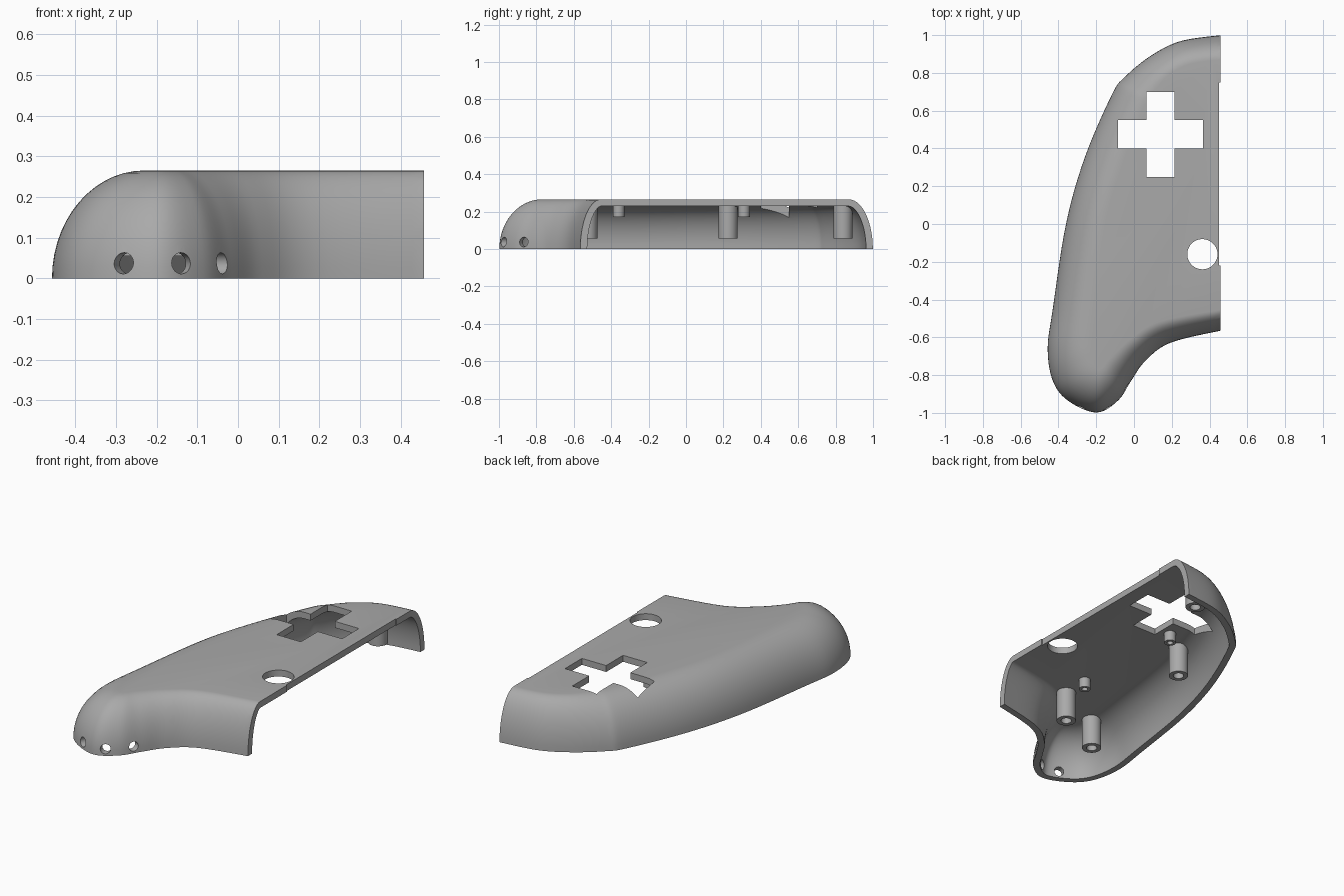
import bpy, bmesh, math
from mathutils import Vector, Matrix

if "Cube" in bpy.data.objects:
    bpy.data.objects.remove(bpy.data.objects["Cube"])

HEIGHT, WALL, CUT_X = 0.265, 0.036, 0.457

grey = bpy.data.materials.new("plain grey")
grey.use_nodes = True
grey.diffuse_color = (0.4, 0.4, 0.4, 1)
grey.node_tree.nodes["Principled BSDF"].inputs["Base Color"].default_value = (0.4, 0.4, 0.4, 1)


def make_object(name, bm):
    bmesh.ops.recalc_face_normals(bm, faces=bm.faces)
    mesh = bpy.data.meshes.new(name)
    bm.to_mesh(mesh)
    bm.free()
    mesh.materials.append(grey)
    obj = bpy.data.objects.new(name, mesh)
    bpy.context.collection.objects.link(obj)
    return obj


def select(obj):
    bpy.ops.object.select_all(action='DESELECT')
    obj.select_set(True)
    bpy.context.view_layer.objects.active = obj


def box(name, lo, hi):
    bm = bmesh.new()
    lo, hi = Vector(lo), Vector(hi)
    size = Matrix.Diagonal((*(hi - lo), 1))
    bmesh.ops.create_cube(bm, size=1, matrix=Matrix.Translation((lo + hi) / 2) @ size)
    return make_object(name, bm)


def rod(name, centre, radius, length, direction=(0, 0, 1)):
    bm = bmesh.new()
    turn = Vector(direction).to_track_quat('Z', 'Y').to_matrix().to_4x4()
    bmesh.ops.create_cone(bm, cap_ends=True, segments=40, radius1=radius, radius2=radius,
                          depth=length, matrix=Matrix.Translation(centre) @ turn)
    return make_object(name, bm)


def boolean(obj, cutter, operation='DIFFERENCE'):
    cutter.hide_render = True
    mod = obj.modifiers.new("cut", 'BOOLEAN')
    mod.operation, mod.solver, mod.object = operation, 'EXACT', cutter
    select(obj)
    bpy.ops.object.modifier_apply(modifier=mod.name)
    bpy.data.objects.remove(cutter)


def smooth_path(points, steps=7):
    pts = [Vector(p) for p in points]
    pts = [2 * pts[0] - pts[1]] + pts + [2 * pts[-1] - pts[-2]]
    path = []
    for a, b, c, d in zip(pts, pts[1:], pts[2:], pts[3:]):
        for i in range(steps):
            t = i / steps
            path.append(0.5 * (2 * b + (c - a) * t + (2 * a - 5 * b + 4 * c - d) * t ** 2
                               + (3 * b - a - 3 * c + d) * t ** 3))
    return path + [pts[-2]]


# Rim outline (x, y) paired with the edge of the flat top (x, y)
outline = [
    (.54, 1.0, .54, .87), (.457, .999, .457, .87), (.243, .967, .29, .845),
    (.085, .888, .175, .78), (-.05, .777, .09, .68), (-.116, .687, .045, .60),
    (-.26, .354, -.06, .32), (-.36, 0, -.145, .03), (-.43, -.45, -.21, -.43),
    (-.457, -.66, -.23, -.63), (-.43, -.83, -.225, -.70), (-.35, -.935, -.212, -.75),
    (-.2, -.998, -.188, -.77), (-.085, -.935, -.165, -.76), (-.015, -.83, -.13, -.715),
    (.06, -.725, -.02, -.61), (.19, -.63, .14, -.515), (.457, -.565, .457, -.455),
    (.54, -.555, .54, -.445)]
path = smooth_path(outline)

# Shell: quarter-ellipse wall rising to a flat top, then thickened
bm = bmesh.new()
rings = [[bm.verts.new((p[0], p[1], -0.05)) for p in path]]
ARC = 14
for k in range(ARC + 1):
    a = math.pi / 2 * k / ARC
    f = 1 - math.cos(a)
    rings.append([bm.verts.new((p[0] + (p[2] - p[0]) * f, p[1] + (p[3] - p[1]) * f,
                                HEIGHT * math.sin(a))) for p in path])
for low, high in zip(rings, rings[1:]):
    for i in range(len(path) - 1):
        bm.faces.new((low[i], low[i + 1], high[i + 1], high[i]))
bm.faces.new(rings[-1])
shell = make_object("shell", bm)
if max(shell.data.polygons, key=lambda p: p.area).normal.z < 0:
    shell.data.flip_normals()
select(shell)
solid = shell.modifiers.new("wall", 'SOLIDIFY')
solid.thickness, solid.offset, solid.use_even_offset = WALL, -1, True
bpy.ops.object.modifier_apply(modifier=solid.name)

# Trim the rim flat and the open side straight
boolean(shell, box("trim", (-1, -2, 0), (CUT_X, 2, 1)), 'INTERSECT')
boolean(shell, box("seam_step", (CUT_X - .006, -.22, .1), (1, .75, 1)))

# Cross-shaped opening
px, py, arm, half = .14, .475, .225, .075
bm = bmesh.new()
corners = [(half, half), (half, arm), (-half, arm), (-half, half), (-arm, half), (-arm, -half),
           (-half, -half), (-half, -arm), (half, -arm), (half, -half), (arm, -half), (arm, half)]
face = bm.faces.new([bm.verts.new((px + x, py + y, .15)) for x, y in corners])
top = bmesh.ops.extrude_face_region(bm, geom=[face])["geom"]
bmesh.ops.translate(bm, vec=(0, 0, .3), verts=[g for g in top if isinstance(g, bmesh.types.BMVert)])
boolean(shell, make_object("cross_cutter", bm))

# Round button opening and the three holes in the grip nose
boolean(shell, rod("button_cutter", (.362, -.16, .27), .08, .2))
for x, y in ((-.28, -.97), (-.138, -.98), (-.025, -.875)):
    outward = Vector((x + .2, y + .78, 0))
    boolean(shell, rod("nose_cutter", (x, y, .037), .026, .16, outward))

select(shell)
bpy.ops.object.shade_smooth_by_angle(angle=math.radians(30))


# Hollow screw posts hanging under the top
def post(name, x, y, radius, bore, bottom, depth):
    profile = [(radius, HEIGHT - WALL + .006), (radius, bottom), (bore, bottom),
               (bore, bottom + depth), (0, bottom + depth)]
    bm = bmesh.new()
    verts = [bm.verts.new((r, 0, z)) for r, z in profile]
    edges = [bm.edges.new(pair) for pair in zip(verts, verts[1:])]
    bmesh.ops.spin(bm, geom=verts + edges, cent=(0, 0, 0), axis=(0, 0, 1),
                   angle=math.tau, steps=32, use_duplicate=False)
    bmesh.ops.remove_doubles(bm, verts=bm.verts, dist=1e-5)
    obj = make_object(name, bm)
    obj.location = (x, y, 0)
    select(obj)
    bpy.ops.object.shade_smooth_by_angle(angle=math.radians(30))


for i, (x, y) in enumerate([(.03, -.525), (-.26, -.66), (-.12, .225), (.28, .84)]):
    post(f"long_post_{i + 1}", x, y, .051, .028, .055, .13)
for i, (x, y) in enumerate([(.04, -.36), (.01, .31)]):
    post(f"short_post_{i + 1}", x, y, .031, .016, .172, .045)
